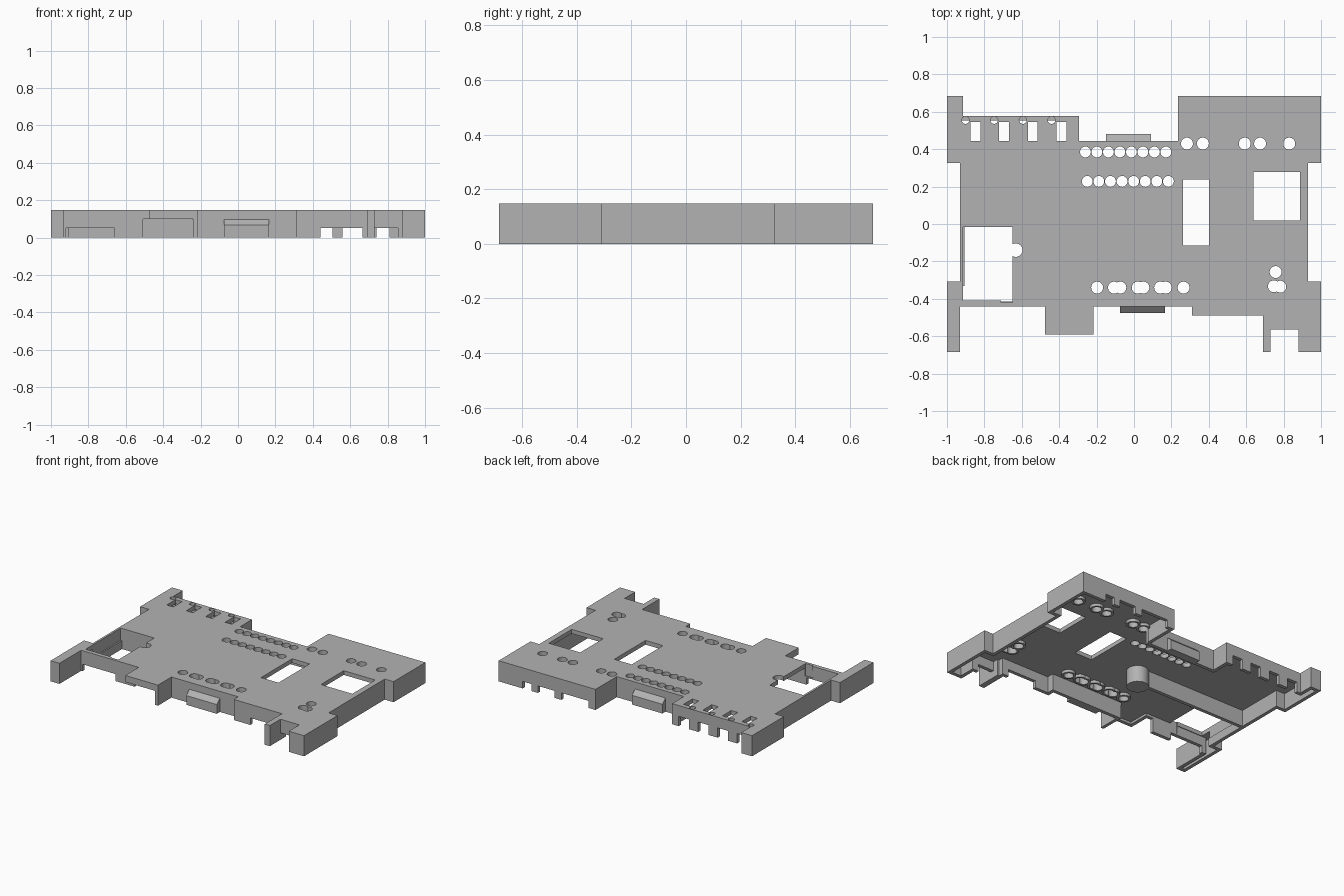
import bpy
import bmesh
from mathutils import Vector

if "Cube" in bpy.data.objects:
    bpy.data.objects.remove(bpy.data.objects["Cube"], do_unlink=True)

H, PLATE, WALL = 0.147, 0.03, 0.025
UNDER = H - PLATE

grey = bpy.data.materials.new("grey plastic")
grey.use_nodes = True
grey.diffuse_color = (0.45, 0.45, 0.45, 1)
grey.node_tree.nodes["Principled BSDF"].inputs["Base Color"].default_value = grey.diffuse_color


def finish(name, bm):
    bmesh.ops.recalc_face_normals(bm, faces=bm.faces)
    mesh = bpy.data.meshes.new(name)
    bm.to_mesh(mesh)
    bm.free()
    mesh.materials.append(grey)
    obj = bpy.data.objects.new(name, mesh)
    bpy.context.collection.objects.link(obj)
    return obj


def prism(name, points, z0, z1):
    bm = bmesh.new()
    face = bm.faces.new([bm.verts.new((x, y, z0)) for x, y in points])
    top = bmesh.ops.extrude_face_region(bm, geom=[face])["geom"]
    moved = [v for v in top if isinstance(v, bmesh.types.BMVert)]
    bmesh.ops.translate(bm, vec=(0, 0, z1 - z0), verts=moved)
    return finish(name, bm)


def box(name, x0, x1, y0, y1, z0, z1):
    return prism(name, [(x0, y0), (x0, y1), (x1, y1), (x1, y0)], z0, z1)


def disc(name, x, y, r, z0, z1, sides=24):
    bm = bmesh.new()
    bmesh.ops.create_cone(bm, cap_ends=True, segments=sides, radius1=r, radius2=r, depth=z1 - z0)
    bmesh.ops.translate(bm, vec=(x, y, (z0 + z1) / 2), verts=bm.verts)
    return finish(name, bm)


def boolean(target, tool, operation="DIFFERENCE"):
    tool.hide_render = True
    mod = target.modifiers.new("cut", "BOOLEAN")
    mod.operation, mod.solver, mod.object = operation, "EXACT", tool
    bpy.context.view_layer.objects.active = target
    bpy.ops.object.modifier_apply(modifier=mod.name)
    bpy.data.objects.remove(tool, do_unlink=True)


def inset(points, t):
    # Shrink a clockwise right-angled outline
    result = []
    for i, p in enumerate(points):
        p = Vector(p)
        a = (p - Vector(points[i - 1])).normalized()
        b = (Vector(points[(i + 1) % len(points)]) - p).normalized()
        result.append(p + t * Vector((a.y + b.y, -a.x - b.x)))
    return result


# Outline of the cover, clockwise from the back left corner
outline = [
    (-1, .684), (-.915, .684), (-.915, .578), (-.295, .578), (-.295, .445),
    (.235, .445), (.235, .684), (1, .684), (1, .325), (.93, .325),
    (.93, -.307), (1, -.307), (1, -.684), (.88, -.684), (.88, -.565),
    (.69, -.565), (.69, -.49), (.31, -.49), (.31, -.44), (-.217, -.44),
    (-.217, -.592), (-.475, -.592), (-.475, -.44), (-.93, -.44),
    (-.93, -.684), (-1, -.684), (-1, -.307), (-.93, -.307),
    (-.93, .325), (-1, .325)]

# Shell: plate with a skirt wall
cover = prism("cover_shell", outline, 0, H)
boolean(cover, prism("cavity", inset(outline, WALL), -.1, UNDER))

# Round holes; the rows with rims are listed separately
row_holes = [(-.26 + .0615 * i, .385) for i in range(8)]
row_holes += [(-.25 + .062 * i, .228) for i in range(8)]
rim_holes = [(x, .43) for x in (.283, .368, .592, .674, .83)]
rim_holes += [(x, -.34) for x in (-.197, -.107, -.073, .02, .05, .14, .17, .265)]
rim_holes += [(.757, -.257), (.748, -.333), (.782, -.335)]
for x, y in rim_holes:
    boolean(cover, disc("rim", x, y, .046, UNDER - .02, UNDER + .01), "UNION")
for x, y in rim_holes:
    boolean(cover, disc("hole", x, y, .032, 0, .2))
for x, y in row_holes:
    boolean(cover, disc("hole", x, y, .029, 0, .2))

# Rectangular windows in the plate
for x0, x1, y0, y1 in [(-.915, -.65, -.41, -.015), (-.71, -.65, -.42, -.3),
                       (.262, .4, -.115, .237), (.64, .888, .02, .278)]:
    boolean(cover, box("window", x0, x1, y0, y1, .06, .2))
boolean(cover, disc("window_bulge", -.632, -.14, .036, .05, .2))

# Terminal slots with pin holes and wire openings
for i in range(4):
    x = -.848 + .1535 * i
    boolean(cover, box("slot", x - .026, x + .026, .445, .545, .05, .2))
    boolean(cover, disc("pin", x - .053, .555, .02, .09, .2, 16))
    boolean(cover, box("wire_opening", x - .04, x + .04, .54, .6, -.1, .07))

# Openings along the bottom of the skirt
for x0, x1, y0, y1, top in [
        (-.92, -.66, -.46, -.412, .05), (-.508, -.24, -.62, -.41, .1),
        (.44, .665, -.51, -.46, .05), (.715, .855, -.58, -.53, .05),
        (.29, .505, .64, .7, .05), (.56, .69, .64, .7, .05), (.74, .81, .64, .7, .05)]:
    boolean(cover, box("skirt_opening", x0, x1, y0, y1, -.1, top))

# Inner support: rib ending in a post, and the free-standing front leg
box("inner_rib", -.92, -.06, -.015, .01, 0, UNDER + .005)
post = disc("support_post", -.06, -.035, .072, 0, UNDER + .005, 32)
bpy.context.view_layer.objects.active = post
post.select_set(True)
bpy.ops.object.shade_smooth_by_angle()
box("front_leg", .69, .73, -.684, -.5, 0, H)


# Snap clips with a sloped top
def clip(name, x0, x1, y, out):
    bm = bmesh.new()
    profile = [(y - out * .01, 0), (y + out * .035, 0), (y + out * .035, .066), (y, .097), (y - out * .01, .097)]
    face = bm.faces.new([bm.verts.new((x0, py, pz)) for py, pz in profile])
    side = bmesh.ops.extrude_face_region(bm, geom=[face])["geom"]
    moved = [v for v in side if isinstance(v, bmesh.types.BMVert)]
    bmesh.ops.translate(bm, vec=(x1 - x0, 0, 0), verts=moved)
    return finish(name, bm)


clip("front_clip", -.075, .165, -.44, -1)
clip("back_clip", -.15, .09, .445, 1)
